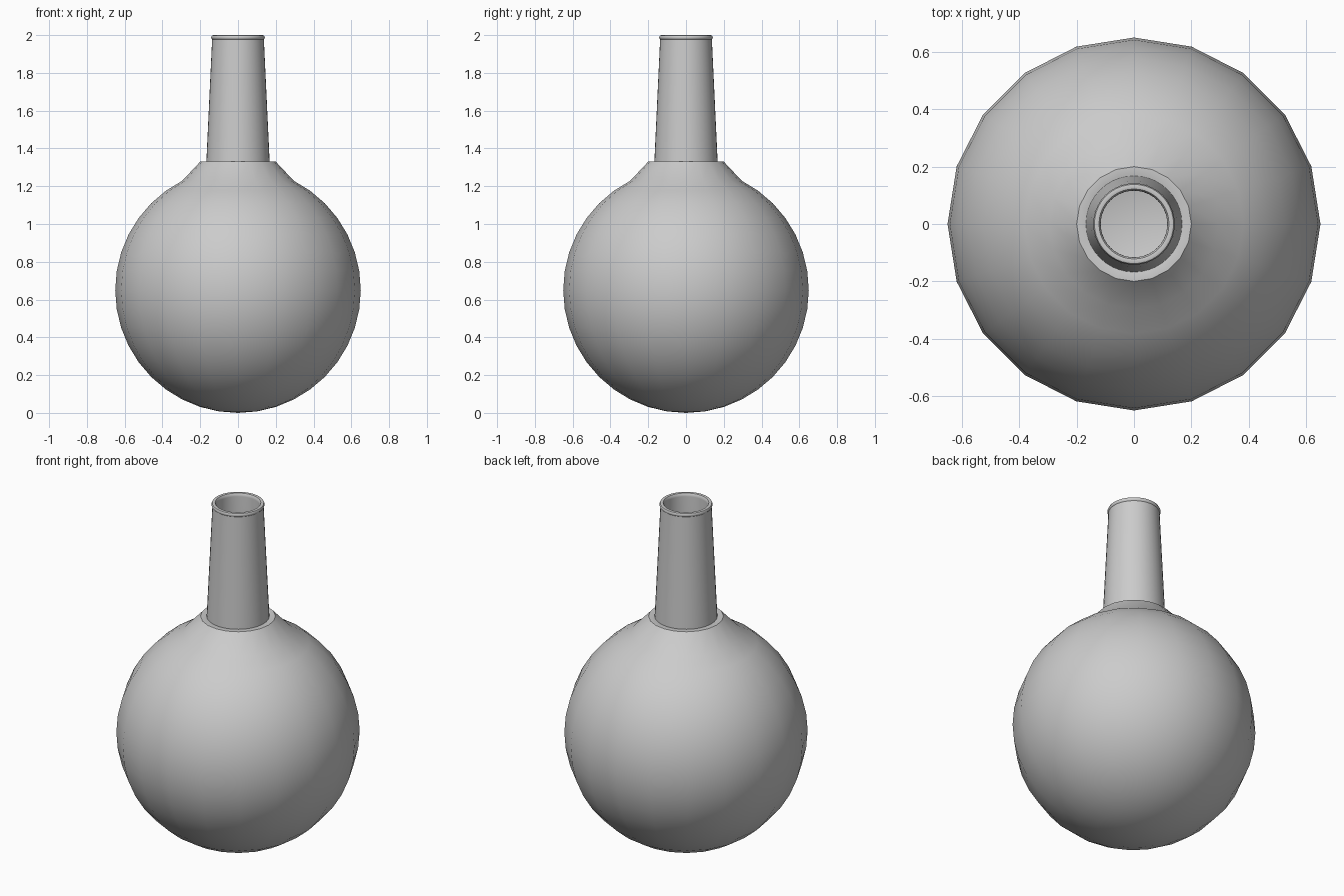
import bpy, bmesh
from math import sin, cos, pi, radians

if "Cube" in bpy.data.objects:
    bpy.data.objects.remove(bpy.data.objects["Cube"])


def lathe(name, profile, segments, closed=False, angle=40):
    """Revolve an (r, z) profile around z; r == 0 becomes a pole."""
    bm = bmesh.new()
    rings = []
    for r, z in profile:
        if r < 1e-6:
            rings.append([bm.verts.new((0, 0, z))] * segments)
        else:
            rings.append([bm.verts.new((r * cos(2 * pi * i / segments),
                                        r * sin(2 * pi * i / segments), z))
                          for i in range(segments)])
    pairs = list(zip(rings, rings[1:]))
    if closed:
        pairs.append((rings[-1], rings[0]))
    for a, b in pairs:
        for i in range(segments):
            j = (i + 1) % segments
            corners = list(dict.fromkeys([a[i], a[j], b[j], b[i]]))
            bm.faces.new(corners)
    bmesh.ops.recalc_face_normals(bm, faces=bm.faces)
    mesh = bpy.data.meshes.new(name)
    bm.to_mesh(mesh)
    bm.free()
    obj = bpy.data.objects.new(name, mesh)
    bpy.context.collection.objects.link(obj)
    bpy.ops.object.select_all(action='DESELECT')
    obj.select_set(True)
    bpy.context.view_layer.objects.active = obj
    bpy.ops.object.shade_smooth_by_angle(angle=radians(angle))
    return obj


def globe(radius, first, last):
    """Arc of a globe profile, in 9 degree steps from the bottom."""
    return [(radius * sin(radians(9 * k)), 0.65 - radius * cos(radians(9 * k)))
            for k in range(first, last + 1)]


# hollow round body: outer wall, raised collar with ledge, inner wall
outer = globe(0.65, 0, 17)
collar = [(0.2, 1.33), (0.165, 1.33), (0.145, 1.32)]
inner = globe(0.625, 0, 17)[::-1]
lathe("flask_body", outer + collar + inner, 20)

# tapered tube with a small rounded lip
neck = [(0.168, 1.32), (0.137, 1.978), (0.141, 1.982), (0.142, 1.99),
        (0.138, 1.998), (0.13, 2.0), (0.122, 1.998), (0.117, 1.99),
        (0.116, 1.98), (0.145, 1.32)]
lathe("flask_neck", neck, 40, closed=True)
